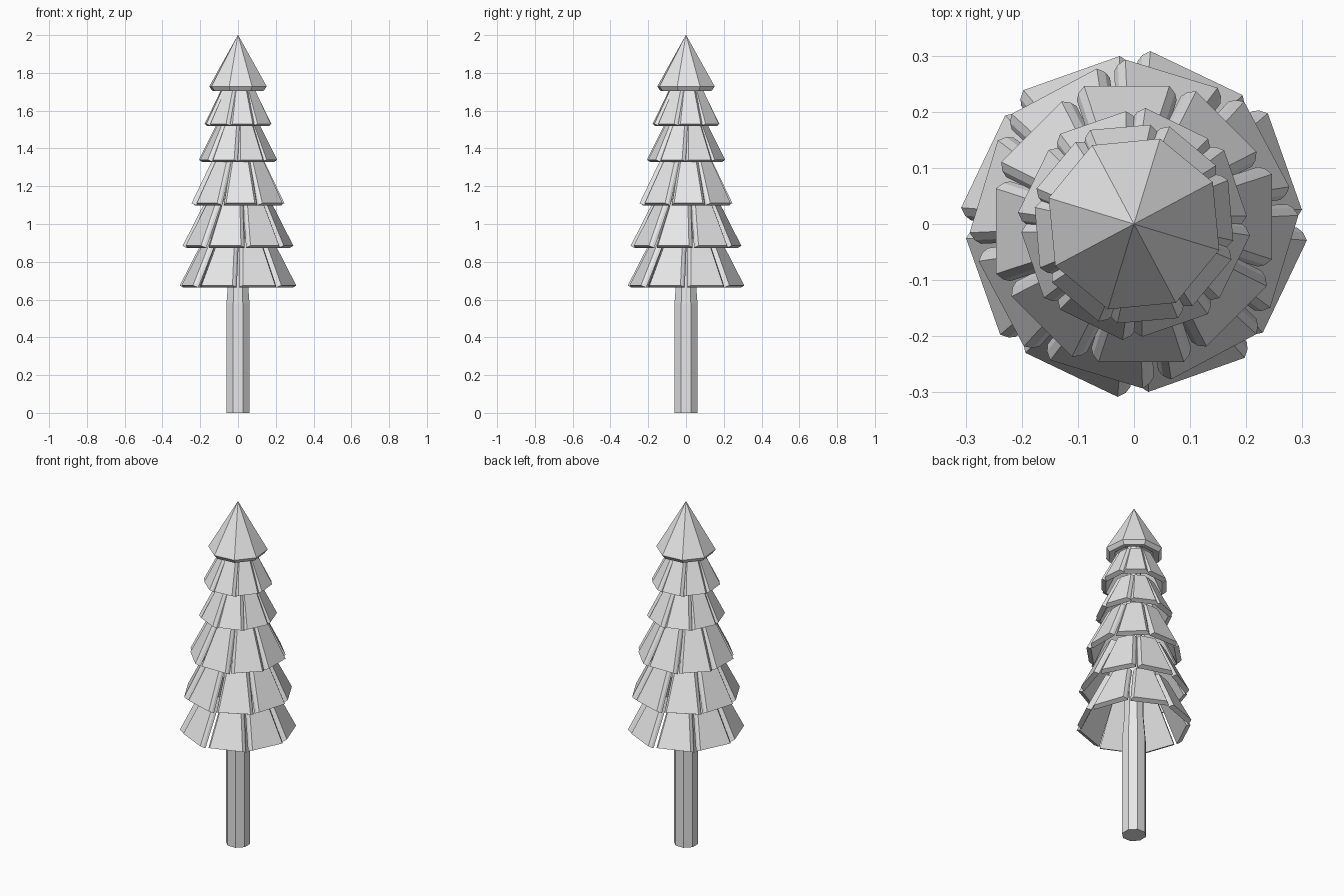
import bpy, bmesh, math
from mathutils import Matrix, Vector

cube = bpy.data.objects.get("Cube")
if cube:
    bpy.data.objects.remove(cube, do_unlink=True)

SIDES = 8

# Single plain grey
grey = bpy.data.materials.new("light_grey")
grey.use_nodes = True
grey.diffuse_color = (0.8, 0.8, 0.8, 1)
grey.node_tree.nodes["Principled BSDF"].inputs["Base Color"].default_value = (0.8, 0.8, 0.8, 1)


def finish(bm, name):
    bmesh.ops.recalc_face_normals(bm, faces=bm.faces)
    mesh = bpy.data.meshes.new(name)
    bm.to_mesh(mesh)
    bm.free()
    mesh.materials.append(grey)
    obj = bpy.data.objects.new(name, mesh)
    bpy.context.collection.objects.link(obj)
    return obj


def loft(bm, rings):
    """Bridge closed loops of equal length, closing both ends."""
    loops = [[bm.verts.new(p) for p in ring] for ring in rings]
    for a, b in zip(loops, loops[1:]):
        for i in range(len(a)):
            j = (i + 1) % len(a)
            bm.faces.new((a[i], a[j], b[j], b[i]))
    bm.faces.new(loops[0])
    bm.faces.new(loops[-1])


def ring(radius, z, turn):
    angles = [math.radians(turn) + math.tau * i / SIDES for i in range(SIDES)]
    return [Vector((radius * math.cos(a), radius * math.sin(a), z)) for a in angles]


def slab(bm, radius, z, height, half_width, angle):
    """Sloping bough slab, wider towards its inner side."""
    lean = Vector((-0.48, 0, 1)) * height
    inward = Vector((-1, 0, -0.48)).normalized()
    spin = (Matrix.Rotation(math.radians(angle), 4, 'Z')
            @ Matrix.Translation((radius, 0, z))
            @ Matrix.Rotation(math.radians(-3), 4, 'Z'))
    layers = []
    for depth, extra in ((0, 0), (0.014, 0.010), (0.028, 0.013)):
        base = inward * depth
        low = Vector((0, half_width + extra, 0))
        high = Vector((0, half_width * 0.5 + extra, 0))
        quad = (base - low, base + low, base + lean + high, base + lean - high)
        layers.append([spin @ p for p in quad])
    loft(bm, layers)


# Trunk, straight below and tapering inside the boughs
bm = bmesh.new()
loft(bm, [ring(r, z, 22.5) for r, z in ((0.066, 0), (0.066, 0.58), (0.054, 0.72), (0.035, 1.76))])
finish(bm, "trunk")

# Bough tiers: radius, lower height, slab height, half width, turn
tiers = [
    (0.291, 0.675, 0.25, 0.091, 22.5),
    (0.276, 0.885, 0.25, 0.086, 31),
    (0.246, 1.11, 0.24, 0.076, 3),
    (0.195, 1.34, 0.20, 0.062, 22),
    (0.174, 1.53, 0.18, 0.054, 8),
]
for n, (radius, z, height, half_width, turn) in enumerate(tiers, 1):
    bm = bmesh.new()
    for i in range(SIDES):
        slab(bm, radius, z, height, half_width, turn + i * 360 / SIDES)
    finish(bm, f"bough_tier_{n}")

# Pointed crown with a turned-in rim and a hollow underside
bm = bmesh.new()
loft(bm, [ring(r, z, 28) for r, z in ((0.001, 2.0), (0.159, 1.728), (0.142, 1.705), (0.11, 1.71), (0.05, 1.77))])
finish(bm, "crown")
